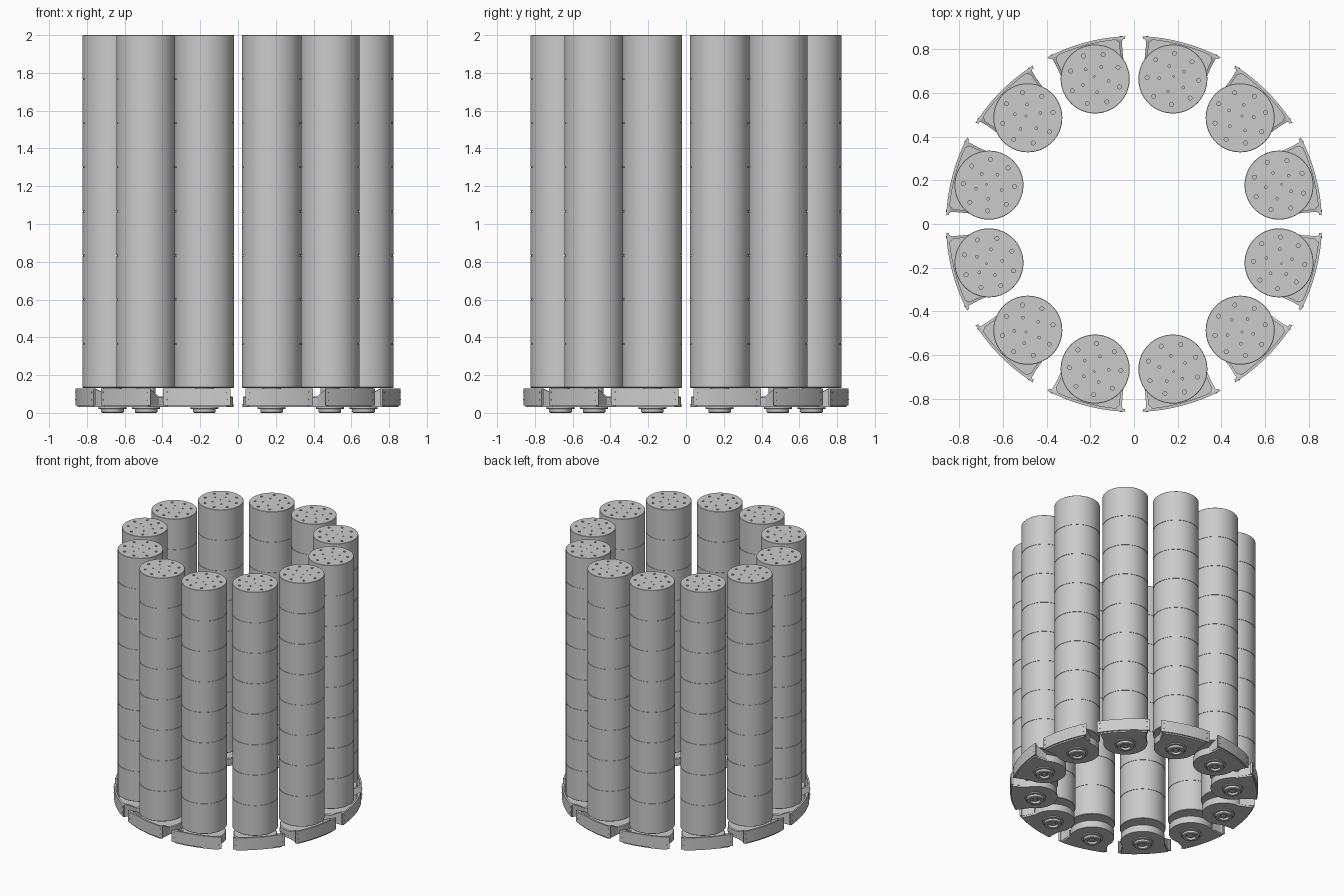
import bpy, bmesh, math
from mathutils import Vector, Matrix

if "Cube" in bpy.data.objects:
    bpy.data.objects.remove(bpy.data.objects["Cube"])

RING = 0.688      # distance of each column axis from the centre
RAD = 0.158       # column radius
COUNT = 12
parts = []


def finish(name, bm, keep=True):
    bmesh.ops.remove_doubles(bm, verts=bm.verts, dist=1e-5)
    bmesh.ops.recalc_face_normals(bm, faces=bm.faces)
    me = bpy.data.meshes.new(name)
    bm.to_mesh(me)
    bm.free()
    ob = bpy.data.objects.new(name, me)
    bpy.context.collection.objects.link(ob)
    if keep:
        parts.append(ob)
    return ob


def lathe(name, profile, steps=64):
    bm = bmesh.new()
    vs = [bm.verts.new((RING + r, 0, z)) for r, z in profile]
    es = [bm.edges.new(p) for p in zip(vs, vs[1:])]
    bmesh.ops.spin(bm, geom=vs + es, cent=(RING, 0, 0), axis=(0, 0, 1),
                   angle=math.tau, steps=steps, use_duplicate=False)
    return finish(name, bm)


def prism(name, pts, z0, top):
    """Extrude an outline; top(x) gives the upper height at x."""
    bm = bmesh.new()
    lo = [bm.verts.new((x, y, z0)) for x, y in pts]
    hi = [bm.verts.new((x, y, top(x))) for x, y in pts]
    bm.faces.new(lo)
    bm.faces.new(hi)
    n = len(pts)
    for i in range(n):
        j = (i + 1) % n
        bm.faces.new((lo[i], lo[j], hi[j], hi[i]))
    return finish(name, bm)


def arc(r, a0, a1, n, cx=0.0):
    return [(cx + r * math.cos(math.radians(a0 + (a1 - a0) * i / n)),
             r * math.sin(math.radians(a0 + (a1 - a0) * i / n))) for i in range(n + 1)]


# Column of eight stacked drums, with a fine groove at each seam
Z0, Z1 = 0.133, 2.0
step = (Z1 - Z0) / 8
prof = [(0, Z0), (RAD - 0.003, Z0), (RAD, Z0 + 0.003)]
for k in range(1, 8):
    z = Z0 + k * step
    g = 0.002
    prof += [(RAD, z - g), (RAD - 0.003, z - g), (RAD - 0.003, z + g), (RAD, z + g)]
prof += [(RAD, Z1 - 0.002), (RAD - 0.002, Z1), (0, Z1)]
column = lathe("column", prof, 72)

# Holes in the column top: an outer ring, and a few finer inner ones
bm = bmesh.new()
for n, ring, r, turn in ((8, 0.118, 0.009, 12), (5, 0.062, 0.006, 30), (1, 0.012, 0.004, 0)):
    for i in range(n):
        a = math.radians(turn) + math.tau * i / n
        pos = Vector((RING + ring * math.cos(a), ring * math.sin(a), Z1))
        bmesh.ops.create_cone(bm, cap_ends=True, segments=14, radius1=r, radius2=r,
                              depth=0.016, matrix=Matrix.Translation(pos))
cutter = finish("hole_cutter", bm, keep=False)
cutter.hide_render = True
mod = column.modifiers.new("holes", 'BOOLEAN')
mod.operation = 'DIFFERENCE'
mod.object = cutter
bpy.context.view_layer.objects.active = column
bpy.ops.object.modifier_apply(modifier=mod.name)
bpy.data.objects.remove(cutter)

# Pedestal dish with the narrow neck that carries the column
lathe("pedestal", [(0, 0.04), (0.148, 0.04), (0.152, 0.045), (0.152, 0.082),
                   (0.147, 0.088), (0.06, 0.088), (0.05, 0.095), (0.05, 0.134), (0, 0.134)])

# Foot with a recessed centre and a small pin
lathe("foot", [(0, 0.005), (0.018, 0.005), (0.018, 0.016), (0.034, 0.016), (0.036, 0.0),
               (0.055, 0.0), (0.06, 0.005), (0.06, 0.02), (0.074, 0.022),
               (0.074, 0.034), (0, 0.034)], 48)

# Base plate: curved outside, tapering to a round inner end
outline = arc(0.852, -11, 11, 12) + arc(0.153, 72, 288, 32, RING)
prism("base_plate", outline, 0.03, lambda x: 0.047)

# Curved outer panel with slim tips
panel = arc(0.861, -12.4, 12.4, 20) + arc(0.848, 12.1, -12.1, 20)
prism("outer_panel", panel, 0.04, lambda x: 0.13)

# Side webs bracing the panel, stepping down towards the pedestal
for s in (1, -1):
    web = [(0.838, 0.178), (0.825, 0.165), (0.79, 0.156), (0.74, 0.148),
           (0.74, 0.136), (0.785, 0.143), (0.818, 0.150), (0.832, 0.140), (0.845, 0.139)]
    prism("web", [(x, s * y) for x, y in web], 0.042,
          lambda x: 0.128 if x > 0.8 else 0.112 if x > 0.77 else 0.086)

# Screws near the panel ends
bm = bmesh.new()
for deg in (-11, 11):
    for z in (0.07, 0.11):
        m = (Matrix.Rotation(math.radians(deg), 4, 'Z') @ Matrix.Translation((0.861, 0, z))
             @ Matrix.Rotation(math.pi / 2, 4, 'Y'))
        bmesh.ops.create_cone(bm, cap_ends=True, segments=10, radius1=0.005,
                              radius2=0.004, depth=0.005, matrix=m)
finish("panel_screws", bm)

# Smooth the curves, then repeat every part around the ring
for ob in parts:
    bpy.ops.object.select_all(action='DESELECT')
    ob.select_set(True)
    bpy.context.view_layer.objects.active = ob
    bpy.ops.object.shade_smooth_by_angle(angle=math.radians(30))
for k in range(COUNT):
    for ob in parts:
        inst = ob
        if k:
            inst = ob.copy()
            bpy.context.collection.objects.link(inst)
        inst.rotation_euler[2] = math.radians(15 + 30 * k)
